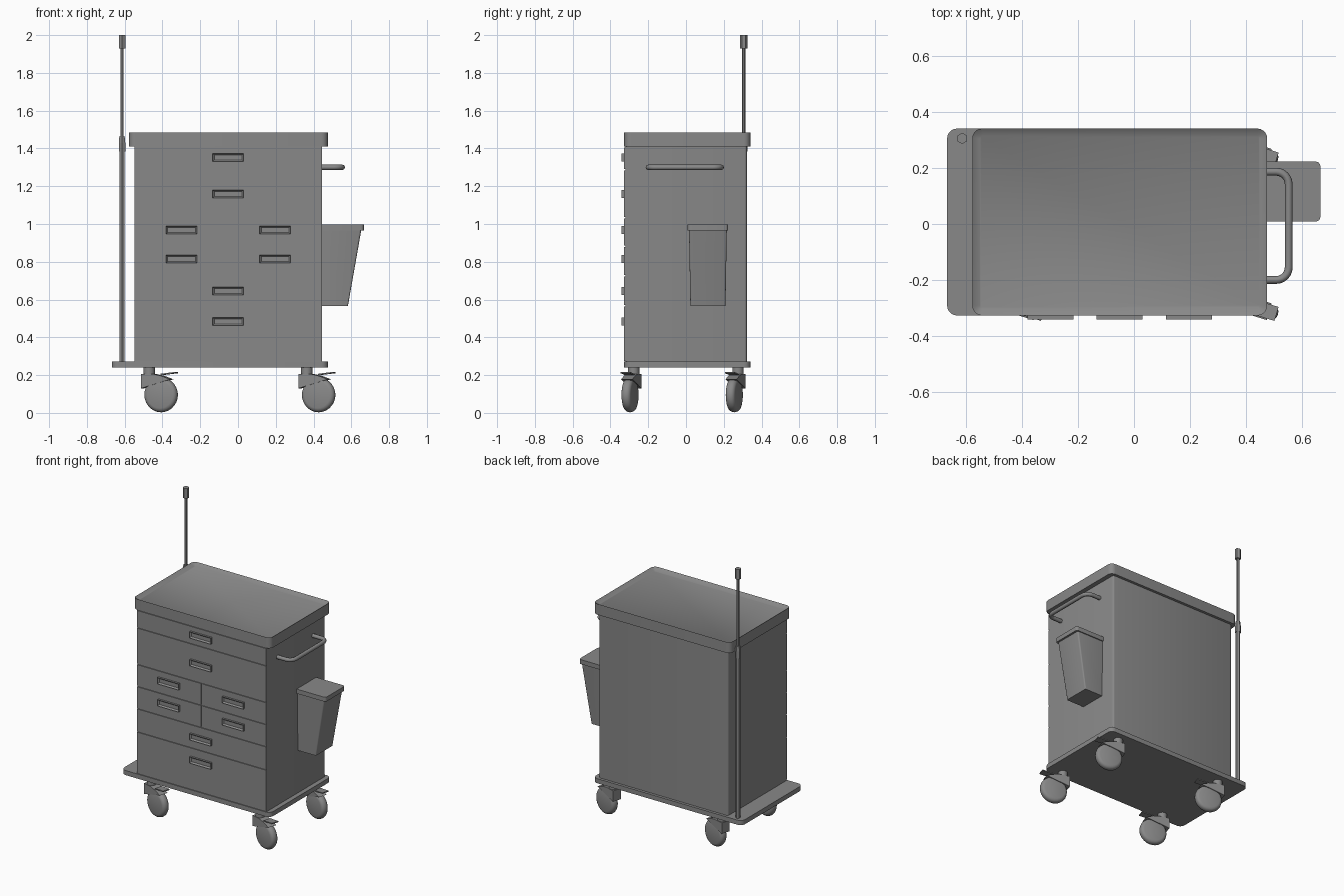
import bpy, bmesh, math
from mathutils import Matrix, Vector

cube = bpy.data.objects.get("Cube")
if cube:
    bpy.data.objects.remove(cube, do_unlink=True)

grey = bpy.data.materials.new("Mid grey")
grey.use_nodes = True
grey.diffuse_color = (0.25, 0.25, 0.25, 1)
grey.node_tree.nodes["Principled BSDF"].inputs["Base Color"].default_value = (0.25, 0.25, 0.25, 1)


def finish(name, bm, smooth=False):
    bmesh.ops.recalc_face_normals(bm, faces=bm.faces)
    mesh = bpy.data.meshes.new(name)
    bm.to_mesh(mesh)
    bm.free()
    mesh.materials.append(grey)
    ob = bpy.data.objects.new(name, mesh)
    bpy.context.collection.objects.link(ob)
    if smooth:
        bpy.ops.object.select_all(action='DESELECT')
        ob.select_set(True)
        bpy.context.view_layer.objects.active = ob
        bpy.ops.object.shade_smooth_by_angle(angle=math.radians(35))
    return ob


def box_bm(lo, hi, radius=0, pick=lambda v: True, segments=5):
    """Box between two corners; chosen upright edges are rounded."""
    bm = bmesh.new()
    bmesh.ops.create_cube(bm, size=1)
    lo, hi = Vector(lo), Vector(hi)
    for v in bm.verts:
        v.co = [(lo[i] + hi[i]) / 2 + v.co[i] * (hi[i] - lo[i]) for i in range(3)]
    if radius:
        edges = [e for e in bm.edges
                 if abs(e.verts[0].co.z - e.verts[1].co.z) > 1e-5 and pick(e.verts[0].co)]
        bmesh.ops.bevel(bm, geom=edges, offset=radius, segments=segments,
                        profile=0.5, affect='EDGES')
    return bm


def recess(bm, direction, border, depth):
    """Inset the face that looks along direction and push it in."""
    d = Vector(direction)
    bm.normal_update()
    face = max(bm.faces, key=lambda f: f.normal.dot(d) * f.calc_area())
    bmesh.ops.inset_region(bm, faces=[face], thickness=border, use_even_offset=True)
    bmesh.ops.translate(bm, verts=face.verts, vec=d * -depth)


def lathe_bm(profile, sides):
    """Spin (radius, height) points around z, first side corner on +y."""
    bm = bmesh.new()
    rings = []
    for r, z in profile:
        rings.append([bm.verts.new((r * math.sin(a), r * math.cos(a), z))
                      for a in (2 * math.pi * i / sides for i in range(sides))])
    for a, b in zip(rings, rings[1:]):
        for i in range(sides):
            j = (i + 1) % sides
            bm.faces.new((a[i], a[j], b[j], b[i]))
    bm.faces.new(rings[0])
    bm.faces.new(rings[-1])
    return bm


# Cabinet with rounded back corners
LEFT, RIGHT, FRONT = -0.548, 0.444, -0.327
finish("cabinet", box_bm((LEFT, FRONT + 0.006, 0.27), (RIGHT, 0.322, 1.412),
                         0.012, lambda v: v.y > 0, 3), True)

# Base plate and top tray
finish("base_plate", box_bm((-0.668, FRONT, 0.24), (0.476, 0.341, 0.272), 0.035), True)
bm = box_bm((-0.578, FRONT, 1.41), (0.476, 0.341, 1.485), 0.035)
recess(bm, (0, 0, 1), 0.027, 0.018)
finish("top_tray", bm, True)

# Drawer fronts and recessed pulls
MID, GAP = -0.05, 0.004
rows = [("top_drawer", 1.288, 1.41, 1.352, 1), ("upper_drawer", 1.034, 1.288, 1.159, 1),
        ("small_upper_drawer", 0.881, 1.034, 0.968, 2),
        ("small_lower_drawer", 0.727, 0.881, 0.815, 2),
        ("lower_drawer", 0.566, 0.727, 0.645, 1), ("bottom_drawer", 0.272, 0.566, 0.484, 1)]
for name, low, high, pull, count in rows:
    spans = [(LEFT, RIGHT)] if count == 1 else [(LEFT, MID), (MID, RIGHT)]
    for n, (a, b) in enumerate(spans):
        label = name + ("" if count == 1 else ("_right", "_left")[n])
        x0 = a + (GAP if a == MID else 0)
        x1 = b - (GAP if b == MID else 0)
        finish(label, box_bm((x0, FRONT, low + GAP), (x1, FRONT + 0.006, high - GAP)))
        c = (a + b) / 2
        bm = box_bm((c - 0.082, -0.341, pull - 0.022), (c + 0.082, FRONT, pull + 0.022))
        recess(bm, (0, -1, 0), 0.009, 0.01)
        finish(label + "_pull", bm)

# Telescopic pole
finish("pole", lathe_bm([(0.015, 0.27), (0.015, 1.384), (0.02, 1.384), (0.02, 1.43),
                         (0.016, 1.465), (0.010, 1.465), (0.010, 1.93), (0.02, 1.93),
                         (0.02, 2.0)], 6)).location = (-0.614, 0.306, 0)

# Side push handle
curve = bpy.data.curves.new("push_handle", 'CURVE')
curve.dimensions = '3D'
curve.bevel_depth = 0.014
curve.bevel_resolution = 2
spline = curve.splines.new('POLY')
path = [(RIGHT - 0.01, -0.2)]
for cy, start in ((-0.155, -90), (0.142, 0)):
    for k in range(7):
        t = math.radians(start + 15 * k)
        path.append((0.508 + 0.045 * math.cos(t), cy + 0.045 * math.sin(t)))
path.append((RIGHT - 0.01, 0.187))
spline.points.add(len(path) - 1)
for p, (x, y) in zip(spline.points, path):
    p.co = (x, y, 1.3, 1)
spline.use_smooth = True
curve.materials.append(grey)
handle = bpy.data.objects.new("push_handle", curve)
bpy.context.collection.objects.link(handle)

# Waste bin with tapered body and lid
bm = box_bm((RIGHT, 0.016, 0.566), (0.653, 0.216, 0.97), 0.01, lambda v: v.x > 0.5, 3)
for v in bm.verts:
    if v.co.z < 0.6:
        v.co.x = RIGHT + (v.co.x - RIGHT) * 0.66
        v.co.y = 0.116 + (v.co.y - 0.116) * 0.93
finish("bin_body", bm, True)
finish("bin_lid", box_bm((RIGHT, 0.009, 0.966), (0.666, 0.223, 0.997),
                         0.016, lambda v: v.x > 0.5, 4), True)

# Swivel casters, all turned the same way
HOOD = [(-0.036, 0.205), (0.035, 0.205), (0.075, 0.196), (0.125, 0.178), (-0.036, 0.13)]
TREAD = [(0.07, -0.026), (0.082, -0.022), (0.089, -0.013), (0.092, 0),
         (0.089, 0.013), (0.082, 0.022), (0.07, 0.026)]
for side, x in (("right", -0.47), ("left", 0.364)):
    for end, y in (("front", -0.277), ("back", 0.275)):
        place = Matrix.Translation((x, y, 0)) @ Matrix.Rotation(math.radians(-17), 4, 'Z')
        tag = end + "_" + side + "_caster_"
        stem = finish(tag + "stem", lathe_bm([(0.03, 0.2), (0.03, 0.242)], 16), True)
        stem.matrix_world = place

        bm = bmesh.new()
        face = bm.faces.new([bm.verts.new((px, -0.031, pz)) for px, pz in HOOD])
        out = bmesh.ops.extrude_face_region(bm, geom=[face])["geom"]
        bmesh.ops.translate(bm, vec=(0, 0.062, 0),
                            verts=[g for g in out if isinstance(g, bmesh.types.BMVert)])
        finish(tag + "hood", bm).matrix_world = place

        wheel = finish(tag + "wheel", lathe_bm(TREAD, 28), True)
        wheel.matrix_world = (place @ Matrix.Translation((0.066, 0, 0.095))
                              @ Matrix.Rotation(math.pi / 2, 4, 'X'))

        bm = box_bm((0.07, -0.026, 0.2), (0.152, 0.026, 0.207))
        for v in bm.verts:
            if v.co.x > 0.1:
                v.co.z += 0.01
        finish(tag + "brake", bm).matrix_world = place
